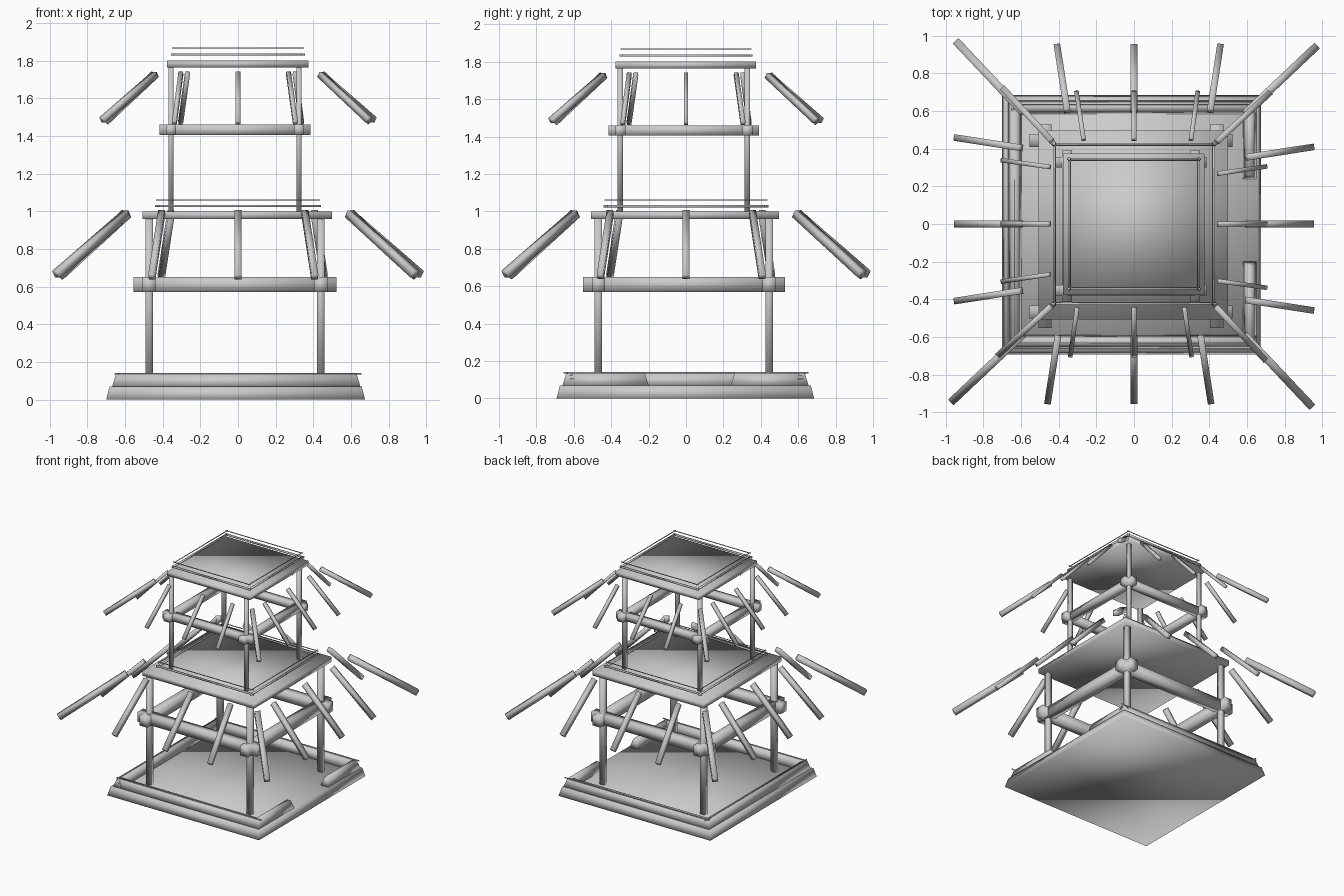
import bpy
import bmesh
from math import pi
from mathutils import Vector, Matrix

cube = bpy.data.objects.get("Cube")
if cube:
    bpy.data.objects.remove(cube, do_unlink=True)

grey = bpy.data.materials.new("plain_grey")
grey.use_nodes = True
grey.diffuse_color = (0.6, 0.6, 0.6, 1)
grey.node_tree.nodes["Principled BSDF"].inputs["Base Color"].default_value = grey.diffuse_color


def box(name, size, matrix, taper=0.0):
    """Box of a given size; taper pulls the top edges inward."""
    bm = bmesh.new()
    bmesh.ops.create_cube(bm, size=1)
    for v in bm.verts:
        inset = taper if v.co.z > 0 else 0
        v.co.x *= size[0] - 2 * inset
        v.co.y *= size[1] - 2 * inset
        v.co.z *= size[2]
    bm.transform(matrix)
    mesh = bpy.data.meshes.new(name)
    bm.to_mesh(mesh)
    bm.free()
    mesh.materials.append(grey)
    mesh.shade_smooth()
    obj = bpy.data.objects.new(name, mesh)
    bpy.context.collection.objects.link(obj)


def slab(name, x, y, z, taper=0.0):
    """Upright box between (low, high) pairs."""
    size = [b - a for a, b in (x, y, z)]
    centre = [(a + b) / 2 for a, b in (x, y, z)]
    box(name, size, Matrix.Translation(centre), taper)


def bar(name, start, end, width, height, turn):
    """Sloping bar from start to end, turned about the vertical axis."""
    start, end = Vector(start), Vector(end)
    along = end - start
    rot = along.to_track_quat('Y', 'Z').to_matrix().to_4x4()
    place = Matrix.Rotation(turn, 4, 'Z') @ Matrix.Translation((start + end) / 2) @ rot
    box(name, (width, along.length, height), place)


def rail_ring(name, half, reach, z, thick, sides=4):
    """Thin rails whose ends overlap at the corners."""
    for i in range(sides):
        turn = Matrix.Rotation(-i * pi / 2, 4, 'Z')
        box(name, (2 * reach, thick, thick), turn @ Matrix.Translation((0, -half, z)))


# Base with a raised kerb, open on one side
slab("base_slab", (-0.70, 0.675), (-0.692, 0.685), (0, 0.07), 0.018)
kerb_z = (0.07, 0.135)
slab("front_kerb", (-0.668, 0.65), (-0.66, -0.59), kerb_z, 0.02)
slab("back_kerb", (-0.668, 0.65), (0.585, 0.655), kerb_z, 0.02)
slab("left_kerb", (-0.668, -0.598), (-0.66, 0.655), kerb_z, 0.02)
slab("gate_kerb_front", (0.58, 0.65), (-0.66, -0.2), kerb_z, 0.02)
slab("gate_kerb_back", (0.58, 0.65), (0.24, 0.655), kerb_z, 0.02)

# Storey floors
slab("middle_floor", (-0.508, 0.5), (-0.508, 0.497), (0.96, 1.0))
slab("top_floor", (-0.376, 0.375), (-0.378, 0.375), (1.765, 1.8))

# Rails above each floor
rail_ring("base_rail", 0.635, 0.655, 0.137, 0.006, 3)
rail_ring("middle_rail_lower", 0.425, 0.44, 1.028, 0.012)
rail_ring("middle_rail_upper", 0.418, 0.435, 1.06, 0.005)
rail_ring("top_rail_lower", 0.345, 0.355, 1.833, 0.012)
rail_ring("top_rail_upper", 0.338, 0.35, 1.868, 0.005)


def storey(name, post_half, post_width, post_z, beam_reach, beam_width, beam_z,
           inner, outer, high, low, spread, thick, hip_thick):
    cx, cy = -0.016, -0.012
    w, b = post_width / 2, beam_width / 2
    for s in (-1, 1):
        px, py = cx + s * post_half, cy + s * post_half
        # Corner posts
        for t in (-1, 1):
            qy = cy + t * post_half
            slab(name + "_post", (px - w, px + w), (qy - w, qy + w), post_z)
        # Crossing tie beams
        slab(name + "_beam_x", (cx - beam_reach, cx + beam_reach), (py - b, py + b), beam_z)
        slab(name + "_beam_y", (px - b, px + b), (cy - beam_reach, cy + beam_reach), beam_z)
    # Splayed eave rafters and corner hips, repeated on four sides
    for i in range(4):
        turn = i * pi / 2
        for u0, u1 in spread:
            bar(name + "_rafter", (u0, -inner, high), (u1, -outer, low), thick, thick, turn)
        bar(name + "_hip", (-inner + 0.008, -inner + 0.012, high - 0.008),
            (-outer - 0.02, -outer + 0.005, low + 0.015), hip_thick, hip_thick, turn)


storey("lower", 0.456, 0.04, (0.07, 0.96), 0.54, 0.07, (0.57, 0.65),
       0.602, 0.945, 0.995, 0.65, ((-0.405, -0.458), (0, 0), (0.355, 0.408)), 0.035, 0.042)
storey("upper", 0.34, 0.028, (1.0, 1.765), 0.402, 0.055, (1.405, 1.46),
       0.45, 0.7, 1.735, 1.47, ((-0.303, -0.338), (0, 0), (0.268, 0.305)), 0.024, 0.032)
